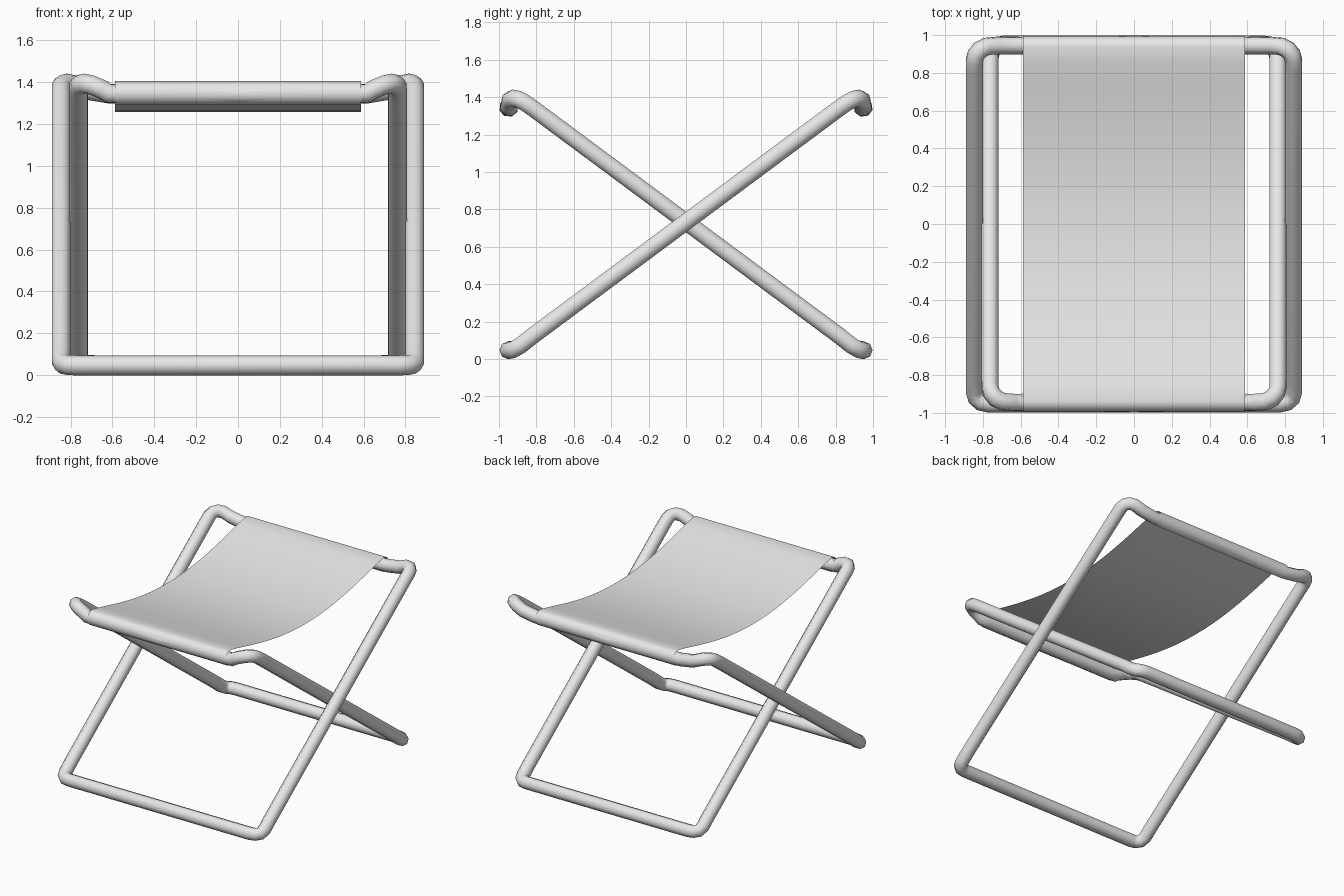
import bpy, math

cube = bpy.data.objects.get("Cube")
if cube:
    bpy.data.objects.remove(cube, do_unlink=True)


def make_material(name, rgb):
    mat = bpy.data.materials.new(name)
    mat.use_nodes = True
    mat.diffuse_color = (*rgb, 1)
    mat.node_tree.nodes["Principled BSDF"].inputs["Base Color"].default_value = (*rgb, 1)
    return mat


grey = make_material("light grey", (0.8, 0.8, 0.8))
TUBE = 0.048


def tube_frame(name, side_x, flip):
    """Closed bent tube: floor bar, two slanted legs and a dropped top bar."""
    # Right half, from the floor bar up to the top bar; x is relative to the leg
    s = side_x
    half = [
        (s - 0.075, -0.95, 0.047), (s - 0.035, -0.942, 0.048),
        (s - 0.01, -0.92, 0.052), (s, -0.885, 0.072), (s, -0.82, 0.124),
        (s, 0.82, 1.342), (s, 0.865, 1.373), (s - 0.008, 0.895, 1.388),
        (s - 0.03, 0.922, 1.393), (s - 0.065, 0.94, 1.385),
        (s - 0.12, 0.945, 1.362), (0.62, 0.945, 1.345), (0.56, 0.944, 1.343),
        (0, 0.951, 1.343),
    ]
    loop = half + [(-x, y, z) for x, y, z in reversed(half[:-1])]
    curve = bpy.data.curves.new(name, "CURVE")
    curve.dimensions = "3D"
    curve.bevel_depth = TUBE
    curve.bevel_resolution = 2
    spline = curve.splines.new("POLY")
    spline.points.add(len(loop) - 1)
    for point, (x, y, z) in zip(spline.points, loop):
        point.co = (x, y * flip, z, 1)
    spline.use_cyclic_u = True
    spline.use_smooth = True
    obj = bpy.data.objects.new(name, curve)
    bpy.context.collection.objects.link(obj)
    curve.materials.append(grey)
    bpy.ops.object.select_all(action="DESELECT")
    obj.select_set(True)
    bpy.context.view_layer.objects.active = obj
    bpy.ops.object.convert(target="MESH")
    bpy.ops.object.shade_smooth()


# Two crossing frames, the narrower one inside the wider one
tube_frame("outer_frame", 0.845, 1)
tube_frame("inner_frame", 0.762, -1)

# Canvas seat: a thin sheet wrapped over both top bars and sagging between
BAR_Y, BAR_Z, WRAP, SAG, WIDTH = 0.938, 1.347, 0.057, 0.147, 0.588
STEPS = 24
wrap = [math.radians(-90 + 180 * i / 8) for i in range(9)]
back = [(BAR_Y + WRAP * math.cos(a), BAR_Z + WRAP * math.sin(a)) for a in wrap]
sag = []
for i in range(1, STEPS):
    t = 1 - 2 * i / STEPS
    sag.append((BAR_Y * t, BAR_Z + WRAP - SAG * (1 - t * t) ** 1.25))
profile = back + sag + [(-y, z) for y, z in reversed(back)]

verts = [(x, y, z) for y, z in profile for x in (-WIDTH, WIDTH)]
faces = [(2 * i, 2 * i + 1, 2 * i + 3, 2 * i + 2) for i in range(len(profile) - 1)]
mesh = bpy.data.meshes.new("canvas_seat")
mesh.from_pydata(verts, [], faces)
mesh.materials.append(grey)
seat = bpy.data.objects.new("canvas_seat", mesh)
bpy.context.collection.objects.link(seat)
# Make the sheet face upward
if mesh.polygons[len(faces) // 2].normal.z < 0:
    mesh.flip_normals()
for poly in mesh.polygons:
    poly.use_smooth = True
